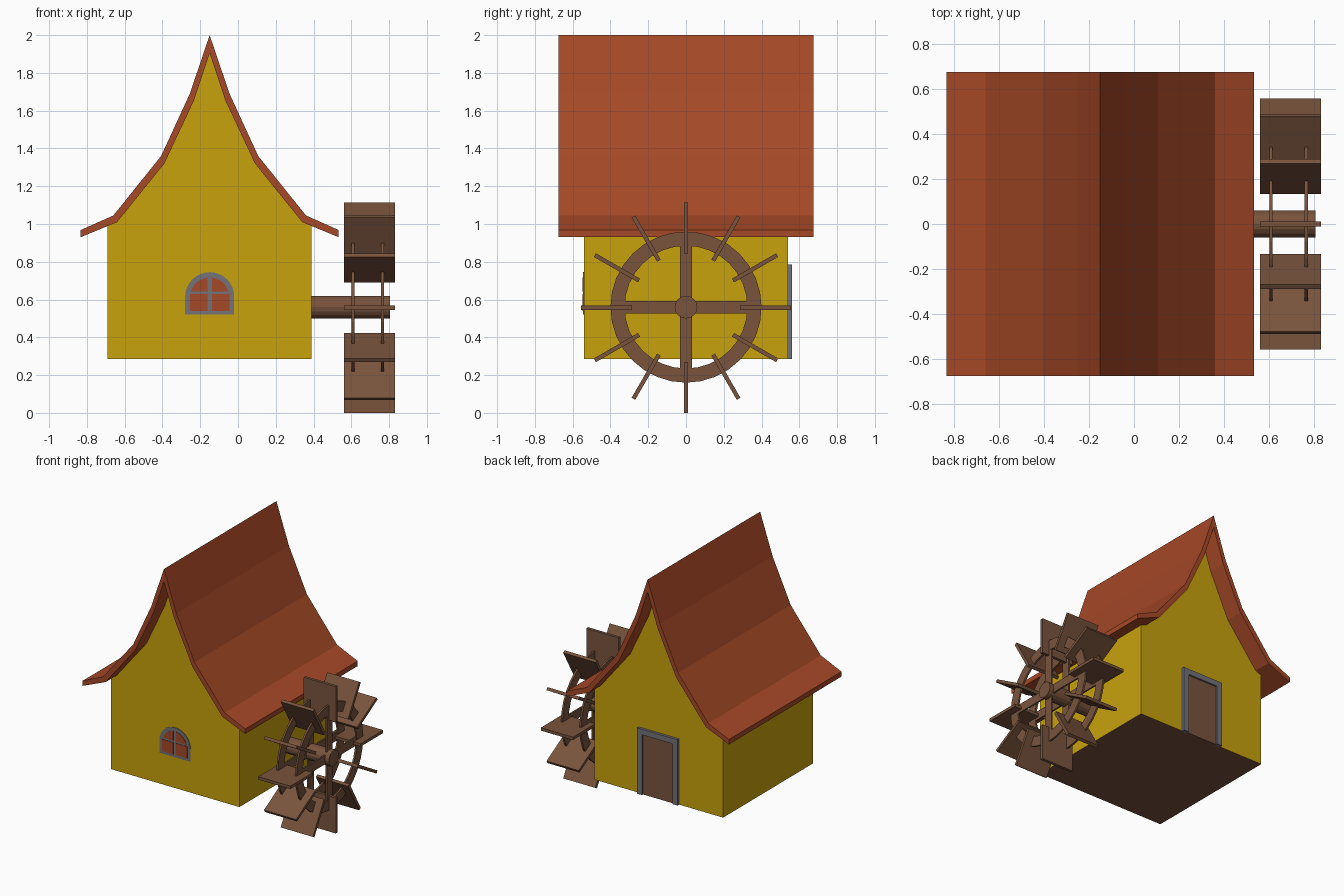
import bpy, bmesh, math
from mathutils import Matrix, Vector

if "Cube" in bpy.data.objects:
    bpy.data.objects.remove(bpy.data.objects["Cube"])


def material(name, rgb):
    m = bpy.data.materials.new(name)
    m.diffuse_color = (*rgb, 1)
    m.use_nodes = True
    m.node_tree.nodes["Principled BSDF"].inputs["Base Color"].default_value = m.diffuse_color
    return m


YELLOW = material("yellow plaster", (0.58, 0.36, 0.004))
RED = material("red tile", (0.38, 0.066, 0.020))
WOOD = material("brown wood", (0.19, 0.088, 0.046))
GREY = material("grey stone", (0.17, 0.17, 0.19))

CX = -0.15            # house centre line
WX, WZ = 0.69, 0.56   # wheel centre


def finish(name, bm, *mats):
    bmesh.ops.recalc_face_normals(bm, faces=bm.faces)
    me = bpy.data.meshes.new(name)
    bm.to_mesh(me)
    bm.free()
    for m in mats:
        me.materials.append(m)
    ob = bpy.data.objects.new(name, me)
    bpy.context.collection.objects.link(ob)
    return ob


def add_prism(bm, pts, y0, y1):
    """Outline of (x, z) points extruded along y."""
    face = bm.faces.new([bm.verts.new((x, y0, z)) for x, z in pts])
    ext = bmesh.ops.extrude_face_region(bm, geom=[face], use_keep_orig=True)
    vs = [v for v in ext["geom"] if isinstance(v, bmesh.types.BMVert)]
    bmesh.ops.translate(bm, verts=vs, vec=(0, y1 - y0, 0))


def add_box(bm, lo, hi, mat=Matrix()):
    lo, hi = Vector(lo), Vector(hi)
    m = mat @ Matrix.Translation((lo + hi) / 2) @ Matrix.Diagonal((*(hi - lo), 1))
    bmesh.ops.create_cube(bm, size=1, matrix=m)


def mirrored(half):
    """Full outline from a right half that starts on the centre line."""
    return [(CX + x, z) for x, z in half] + [(CX - x, z) for x, z in reversed(half) if x > 0]


# House body with flared gable, brown floor
inner = [(0, 1.905), (0.085, 1.65), (0.24, 1.32), (0.49, 1.01)]
bm = bmesh.new()
add_prism(bm, mirrored(inner + [(0.54, 0.99), (0.54, 0.285)]), -0.54, 0.54)
bm.normal_update()
for f in bm.faces:
    f.material_index = 1 if f.calc_center_median().z < 0.29 else 0
finish("house_walls", bm, YELLOW, WOOD)

# Curved roof shell
outer = [(0, 2.0), (0.105, 1.69), (0.257, 1.36), (0.51, 1.045), (0.683, 0.968)]
under = inner + [(0.683, 0.93)]
left = [(CX - x, z) for x, z in outer[:0:-1]]
right = [(CX + x, z) for x, z in outer]
back = [(CX + x, z) for x, z in under[::-1]] + [(CX - x, z) for x, z in under[1:]]
bm = bmesh.new()
add_prism(bm, left + right + back, -0.675, 0.675)
finish("roof", bm, RED)


# Arched front window
def arc(r, a0, a1, n):
    return [(r * math.cos(a0 + (a1 - a0) * i / n), 0.615 + r * math.sin(a0 + (a1 - a0) * i / n))
            for i in range(n + 1)]


bm = bmesh.new()
add_prism(bm, [(CX - 0.13, 0.52), (CX + 0.13, 0.52)]
          + [(CX + x, z) for x, z in arc(0.13, 0, math.pi, 16)], -0.544, -0.538)
finish("window_frame", bm, GREY)

bm = bmesh.new()
upper = [(0.012, 0.643)] + arc(0.102, math.asin(0.028 / 0.102), math.acos(0.012 / 0.102), 6)
lower = [(0.012, 0.54), (0.105, 0.54), (0.105, 0.63), (0.012, 0.63)]
for s in (-1, 1):
    for pane in (upper, lower):
        add_prism(bm, [(CX + s * x, z) for x, z in pane], -0.547, -0.542)
finish("window_panes", bm, RED)

# Back door with stone frame
bm = bmesh.new()
add_box(bm, (CX - 0.13, 0.53, 0.285), (CX + 0.13, 0.547, 0.745))
finish("door", bm, WOOD)
bm = bmesh.new()
frame = [(0, 0.785), (0.17, 0.785), (0.17, 0.285), (0.128, 0.285), (0.128, 0.743)]
add_prism(bm, [(CX + x, z) for x, z in frame] + [(CX - x, z) for x, z in frame[:0:-1]], 0.53, 0.56)
finish("door_frame", bm, GREY)

# Wheel axle
bm = bmesh.new()
bmesh.ops.create_cone(bm, cap_ends=True, segments=16, radius1=0.06, radius2=0.06, depth=0.425,
                      matrix=Matrix.Translation((0.5925, 0, WZ)) @ Matrix.Rotation(math.pi / 2, 4, 'Y'))
finish("wheel_axle", bm, WOOD)

# Two wheel rims with crossed spokes
bm = bmesh.new()
N = 32
for x in (0.609, 0.765):
    loops = [[bm.verts.new((x + dx, r * math.cos(math.tau * i / N), WZ + r * math.sin(math.tau * i / N)))
              for i in range(N)]
             for dx, r in ((-0.007, 0.40), (0.007, 0.40), (0.007, 0.325), (-0.007, 0.325))]
    for k in range(4):
        a, b = loops[k], loops[(k + 1) % 4]
        for i in range(N):
            j = (i + 1) % N
            bm.faces.new((a[i], a[j], b[j], b[i]))
    add_box(bm, (x - 0.006, -0.033, WZ - 0.335), (x + 0.006, 0.033, WZ + 0.335))
    add_box(bm, (x - 0.006, -0.335, WZ - 0.033), (x + 0.006, 0.335, WZ + 0.033))
finish("wheel_rims", bm, WOOD)

# Twelve paddles
bm = bmesh.new()
for i in range(12):
    rot = Matrix.Translation((WX + 0.005, 0, WZ)) @ Matrix.Rotation(math.tau * i / 12, 4, 'X')
    add_box(bm, (-0.135, -0.011, 0.287), (0.135, 0.011, 0.557), rot)
bmesh.ops.translate(bm, verts=bm.verts, vec=(0, 0, -min(v.co.z for v in bm.verts)))
finish("wheel_paddles", bm, WOOD)
